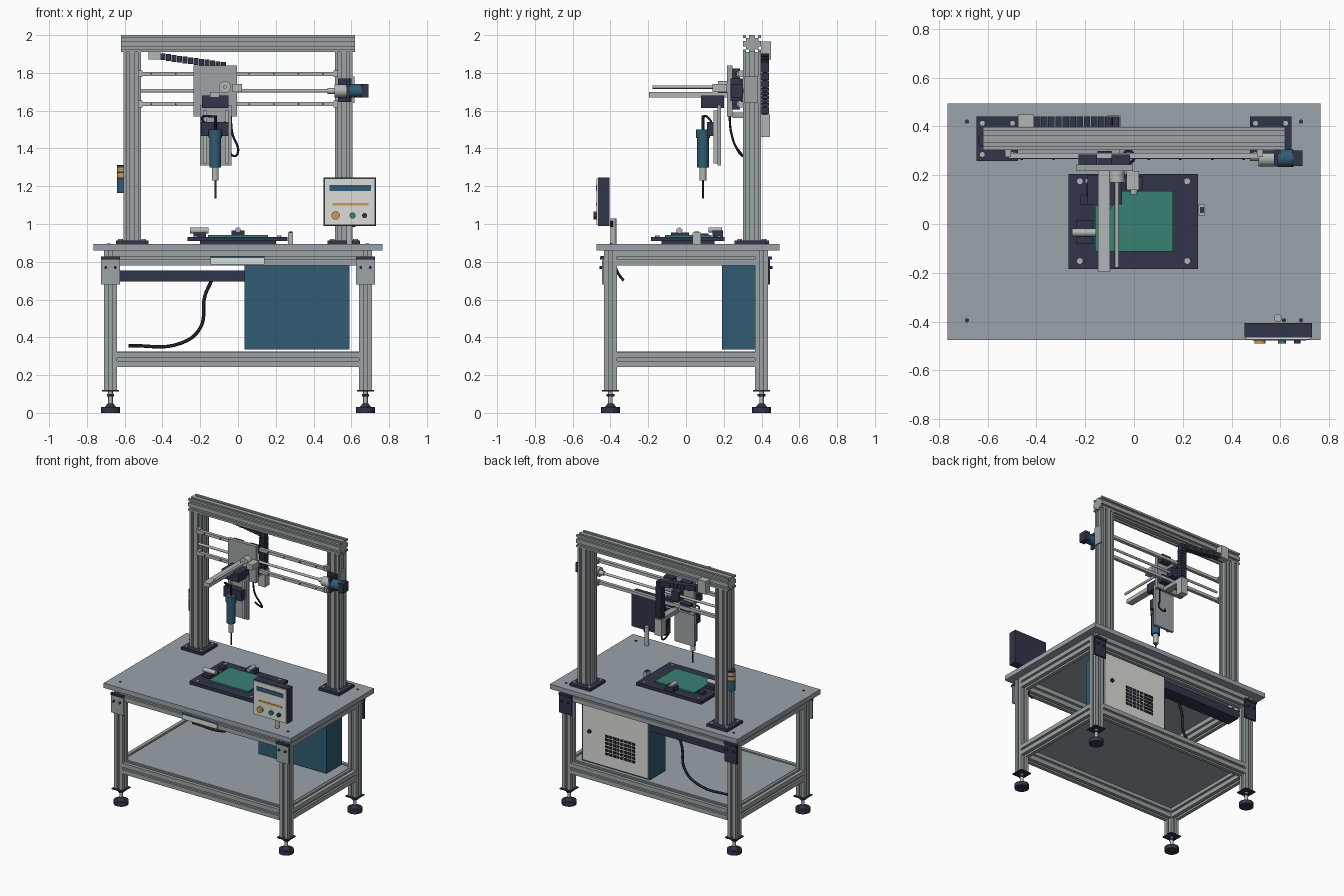
import bpy, bmesh, math
from mathutils import Vector

if "Cube" in bpy.data.objects:
    bpy.data.objects.remove(bpy.data.objects["Cube"])


def material(name, *rgb):
    mat = bpy.data.materials.new(name)
    mat.use_nodes = True
    mat.diffuse_color = (*rgb, 1)
    mat.node_tree.nodes["Principled BSDF"].inputs["Base Color"].default_value = (*rgb, 1)
    return mat


aluminium = material("aluminium", .34, .37, .38)
table_grey = material("table grey", .32, .37, .41)
silver = material("light silver", .45, .47, .47)
navy = material("dark navy", .03, .035, .065)
blue = material("steel blue", .03, .105, .17)
green = material("board green", .04, .22, .17)
white = material("panel white", .72, .72, .68)
amber = material("amber", .6, .33, .07)
black = material("black", .015, .015, .022)


def finish(name, bm, mat, smooth=False):
    bmesh.ops.recalc_face_normals(bm, faces=bm.faces)
    mesh = bpy.data.meshes.new(name)
    bm.to_mesh(mesh)
    bm.free()
    mesh.materials.append(mat)
    obj = bpy.data.objects.new(name, mesh)
    bpy.context.collection.objects.link(obj)
    if smooth:
        bpy.ops.object.select_all(action="DESELECT")
        obj.select_set(True)
        bpy.context.view_layer.objects.active = obj
        bpy.ops.object.shade_smooth_by_angle()
    return obj


def box(name, xs, ys, zs, mat):
    bm = bmesh.new()
    bmesh.ops.create_cube(bm, size=1)
    for v in bm.verts:
        v.co = [(lo + hi) / 2 + c * (hi - lo) for c, (lo, hi) in zip(v.co, (xs, ys, zs))]
    return finish(name, bm, mat)


def orient(co, axis):
    u, v, w = co
    return Vector({"X": (w, u, v), "Y": (u, w, v), "Z": (u, v, w)}[axis])


def cylinder(name, start, length, radius, axis, mat, sides=24, end_radius=None):
    bm = bmesh.new()
    top = radius if end_radius is None else end_radius
    bmesh.ops.create_cone(bm, cap_ends=True, segments=sides, radius1=radius, radius2=top, depth=length)
    for v in bm.verts:
        v.co = orient(v.co + Vector((0, 0, length / 2)), axis) + Vector(start)
    return finish(name, bm, mat, True)


def extrusion(name, start, length, axis, width, height, slots=1, mat=aluminium):
    """Slotted frame profile, swept along an axis from the centre of its end."""
    gap, depth = .016, .014
    half = Vector((width / 2, height / 2))
    corners = [Vector((half.x * a, half.y * b)) for a, b in ((-1, -1), (1, -1), (1, 1), (-1, 1))]
    outline = []
    for i, corner in enumerate(corners):
        edge = corners[(i + 1) % len(corners)] - corner
        along = edge.normalized()
        inward = Vector((-along.y, along.x))
        outline.append(corner)
        for k in range(slots):
            mid = corner + edge * (k + .5) / slots
            for side, deep in ((-1, 0), (-1, 1), (1, 1), (1, 0)):
                outline.append(mid + along * side * gap / 2 + inward * deep * depth)
    bm = bmesh.new()
    face = bm.faces.new([bm.verts.new((p.x, p.y, 0)) for p in outline])
    swept = bmesh.ops.extrude_face_region(bm, geom=[face])["geom"]
    bmesh.ops.translate(bm, vec=(0, 0, length), verts=[g for g in swept if isinstance(g, bmesh.types.BMVert)])
    for v in bm.verts:
        v.co = orient(v.co, axis) + Vector(start)
    return finish(name, bm, mat)


def cable(name, points, radius, mat=black):
    curve = bpy.data.curves.new(name, "CURVE")
    curve.dimensions = "3D"
    curve.bevel_depth, curve.bevel_resolution, curve.resolution_u = radius, 2, 8
    spline = curve.splines.new("BEZIER")
    spline.bezier_points.add(len(points) - 1)
    for knot, p in zip(spline.bezier_points, points):
        knot.co = p
        knot.handle_left_type = knot.handle_right_type = "AUTO"
    curve.materials.append(mat)
    obj = bpy.data.objects.new(name, curve)
    bpy.context.collection.objects.link(obj)


# Table frame, worktop and shelf
box("worktop", (-.765, .765), (-.475, .495), (.86, .895), table_grey)
box("lower_shelf", (-.65, .65), (-.38, .38), (.315, .325), table_grey)
LEG_X, LEG_Y, LEG_W = .675, .4, .068
for level, z in (("upper", .82), ("lower", .282)):
    for side in (-1, 1):
        extrusion(level + "_long_rail", (-.64, side * LEG_Y, z), 1.28, "X", LEG_W, .08)
        extrusion(level + "_side_rail", (side * LEG_X, -.37, z), .74, "Y", LEG_W, .08)

# Legs with levelling feet and corner brackets
for sx in (-1, 1):
    for sy in (-1, 1):
        x, y = sx * LEG_X, sy * LEG_Y
        extrusion("leg", (x, y, .12), .74, "Z", LEG_W, LEG_W)
        box("leg_end_plate", (x - .045, x + .045), (y - .045, y + .045), (.112, .12), navy)
        cylinder("foot_pad", (x, y, 0), .03, .05, "Z", navy)
        cylinder("foot_cone", (x, y, .03), .02, .03, "Z", navy, end_radius=.015)
        cylinder("foot_stem", (x, y, .04), .075, .012, "Z", silver)
        cylinder("foot_nut", (x, y, .088), .012, .022, "Z", navy, 6)
        out = sorted((sy * .434, sy * .446))
        box("corner_bracket", (x - .05, x + .05), out, (.68, .815), aluminium if sy < 0 else navy)
        box("bracket_flange", (x - .05, x + .05), sorted((sy * .434, sy * .455)), (.812, .828), navy)
        for dx in (-.025, .025):
            cylinder("bracket_bolt", (x + dx, sy * .45 - .007, .77), .014, .008, "Y", navy, 12)
        cylinder("worktop_bolt", (sx * .685, .42 if sy > 0 else -.395, .892), .006, .009, "Z", navy, 12)

# Gantry posts on bolted plates and the top beam
POST_X, POST_Y, POST_W = .56, .35, .094
for sx in (-1, 1):
    x = sx * POST_X
    extrusion("gantry_post", (x, POST_Y, .9), 1.01, "Z", POST_W, POST_W, 2)
    box("post_base_plate", (x - .085, x + .085), (.258, .44), (.895, .913), navy)
    for dx in (-.062, .062):
        for y in (.285, .413):
            cylinder("base_bolt", (x + dx, y, .91), .01, .012, "Z", silver, 12)
extrusion("top_beam", (-.62, POST_Y, 1.955), 1.24, "X", POST_W, .09, 2)

# Linear rails with bolt heads, and the drive screw
for z in (1.795, 1.635):
    box("linear_rail", (-.515, .515), (.268, .292), (z - .011, z + .011), silver)
    for k in range(8):
        cylinder("rail_bolt", (-.46 + k * .13, .262, z), .008, .005, "Y", navy, 8)
    for sx in (-1, 1):
        box("rail_end_mount", sorted((sx * .505, sx * .53)), (.275, .305), (z - .018, z + .018), silver)
cylinder("drive_screw", (-.515, .275, 1.705), 1.03, .009, "X", silver)
cylinder("screw_bearing", (.475, .275, 1.705), .05, .016, "X", silver)

# Drive motor at the right end
cylinder("motor_coupling", (.51, .27, 1.705), .07, .034, "X", silver)
box("motor_flange", (.575, .59), (.235, .305), (1.65, 1.77), navy)
cylinder("motor_body", (.59, .27, 1.705), .065, .036, "X", blue)
box("motor_cap", (.65, .69), (.238, .302), (1.67, 1.74), navy)
box("motor_mount", (.53, .6), (.29, .302), (1.645, 1.77), navy)
box("motor_side_plate", (.605, .617), (.31, .38), (1.64, 1.78), aluminium)

# Carriage with bearing blocks and forward arm
box("carriage_plate", (-.235, -.005), (.218, .245), (1.57, 1.84), aluminium)
for x in (-.19, -.055):
    for z in (1.795, 1.635):
        box("bearing_block", (x - .038, x + .038), (.245, .285), (z - .028, z + .028), navy)
box("screw_nut", (-.15, -.09), (.245, .3), (1.67, 1.74), navy)
box("forward_arm", (-.147, -.098), (-.195, .218), (1.67, 1.7), silver)
cylinder("forward_rod", (-.07, -.178, 1.725), .39, .009, "Y", silver)
cylinder("rod_boss", (-.07, .17, 1.725), .05, .032, "Y", silver)
box("sensor_block", (-.03, .02), (.14, .218), (1.7, 1.74), silver)
box("arm_block", (-.19, -.05), (.08, .2), (1.615, 1.68), navy)

# Vertical slide and screwdriver tool
box("slide_back_plate", (-.2, -.035), (.168, .186), (1.31, 1.63), aluminium)
for x in (-.175, -.06):
    box("slide_rail", (x - .01, x + .01), (.145, .168), (1.32, 1.6), silver)
box("tool_clamp", (-.195, -.05), (.11, .16), (1.465, 1.54), navy)
TOOL = (-.12, .09)
cylinder("tool_body", (*TOOL, 1.3), .2, .031, "Z", blue)
cylinder("tool_collar", (*TOOL, 1.455), .045, .036, "Z", blue)
cylinder("tool_nose", (*TOOL, 1.23), .07, .018, "Z", silver)
cylinder("tool_bit", (*TOOL, 1.135), .1, .005, "Z", navy, 12)
cylinder("tool_hose_fitting", (*TOOL, 1.5), .075, .008, "Z", black, 12)
cable("tool_cable", [(-.12, .09, 1.57), (-.19, .12, 1.56), (-.13, .14, 1.52), (-.06, .16, 1.54)], .006)
cable("carriage_cable", [(-.04, .23, 1.58), (-.03, .24, 1.48), (0, .28, 1.38), (-.02, .3, 1.36), (-.05, .27, 1.4)], .006)

# Cable chain behind the beam
box("chain_fixed_mount", (-.475, -.41), (.397, .45), (1.87, 1.965), silver)
LINKS = 12
for k in range(LINKS):
    t = k / LINKS
    x, z = -.41 + .35 * t, 1.885 - .05 * t
    box("chain_link", (x, x + .026), (.397, .44), (z - .018, z + .018), navy)
    z = 1.82 - .24 * t
    box("chain_drop_link", (-.105, -.06), (.397, .44), (z - .018, z), navy)
box("chain_spine", (-.09, -.075), (.405, .432), (1.58, 1.84), black)
box("chain_moving_mount", (-.11, -.055), (.392, .445), (1.46, 1.58), silver)
box("chain_bracket", (-.11, -.06), (.245, .4), (1.56, 1.59), aluminium)

# Work fixture with circuit board and clamps
box("fixture_plate", (-.268, .263), (-.185, .205), (.91, .932), navy)
box("fixture_base", (-.2, .2), (-.13, .15), (.895, .91), navy)
box("circuit_board", (-.16, .16), (-.112, .135), (.932, .942), green)
for x in (-.222, .218):
    for y in (-.152, .175):
        cylinder("fixture_bolt", (x, y, .93), .008, .012, "Z", silver, 12)
box("left_clamp_base", (-.235, -.17), (-.08, .015), (.932, .955), navy)
cylinder("left_clamp", (-.255, -.035, .965), .1, .016, "X", silver)
box("rear_clamp_base", (-.035, .035), (.14, .195), (.932, .965), navy)
cylinder("rear_clamp", (0, .12, .968), .07, .014, "Y", silver)
box("corner_stop", (-.22, -.18), (.08, .12), (.932, .95), navy)
box("side_sensor", (.265, .292), (.035, .08), (.895, .955), silver)
box("sensor_face", (.27, .288), (.045, .07), (.955, .96), navy)

# Operator panel
box("control_box", (.453, .73), (-.465, -.405), (.99, 1.245), navy)
box("control_face", (.458, .725), (-.474, -.465), (.995, 1.24), white)
box("display_strip", (.485, .705), (-.477, -.474), (1.175, 1.207), blue)
box("label_strip", (.5, .69), (-.477, -.474), (1.098, 1.11), amber)
for x, r, mat in ((.517, .022, amber), (.607, .016, green), (.67, .013, navy)):
    cylinder("button", (x, -.49, 1.045), .017, r, "Y", mat)
cylinder("panel_stand", (.59, -.385, .895), .135, .016, "Z", silver)
cylinder("panel_gland", (.615, -.395, .985), .03, .008, "Z", navy, 12)

# Signal light on the left post
for z, h, mat in ((1.165, .07, blue), (1.235, .01, navy), (1.245, .025, amber), (1.27, .008, navy),
                  (1.278, .022, amber), (1.3, .012, navy)):
    cylinder("signal_light", (-.61, .345, z), h, .03, "Z", mat)

# Electrical cabinet with rear door, vent and lock
box("cabinet", (.035, .59), (.19, .372), (.335, .782), blue)
box("cabinet_door", (.045, .58), (.372, .382), (.345, .772), white)
for row in range(6):
    for col in range(8):
        x, z = .15 + col * .031, .43 + row * .026
        box("vent_slot", (x, x + .025), (.38, .385), (z, z + .018), black)
cylinder("door_lock", (.52, .38, .57), .012, .014, "Y", black, 16)

# Cable tray, front label plate and loose cables
box("cable_tray", (-.625, .035), (.27, .375), (.695, .755), navy)
box("front_label_plate", (-.145, .14), (-.446, -.434), (.785, .83), white)
box("label_edge", (-.145, .14), (-.449, -.434), (.82, .83), blue)
cable("floor_cable", [(-.14, .3, .7), (-.175, .3, .62), (-.2, .3, .45), (-.3, .3, .37), (-.58, .3, .355)], .009)
cable("leg_cable", [(.64, -.38, .79), (.64, -.36, .74), (.64, -.33, .7)], .007)
